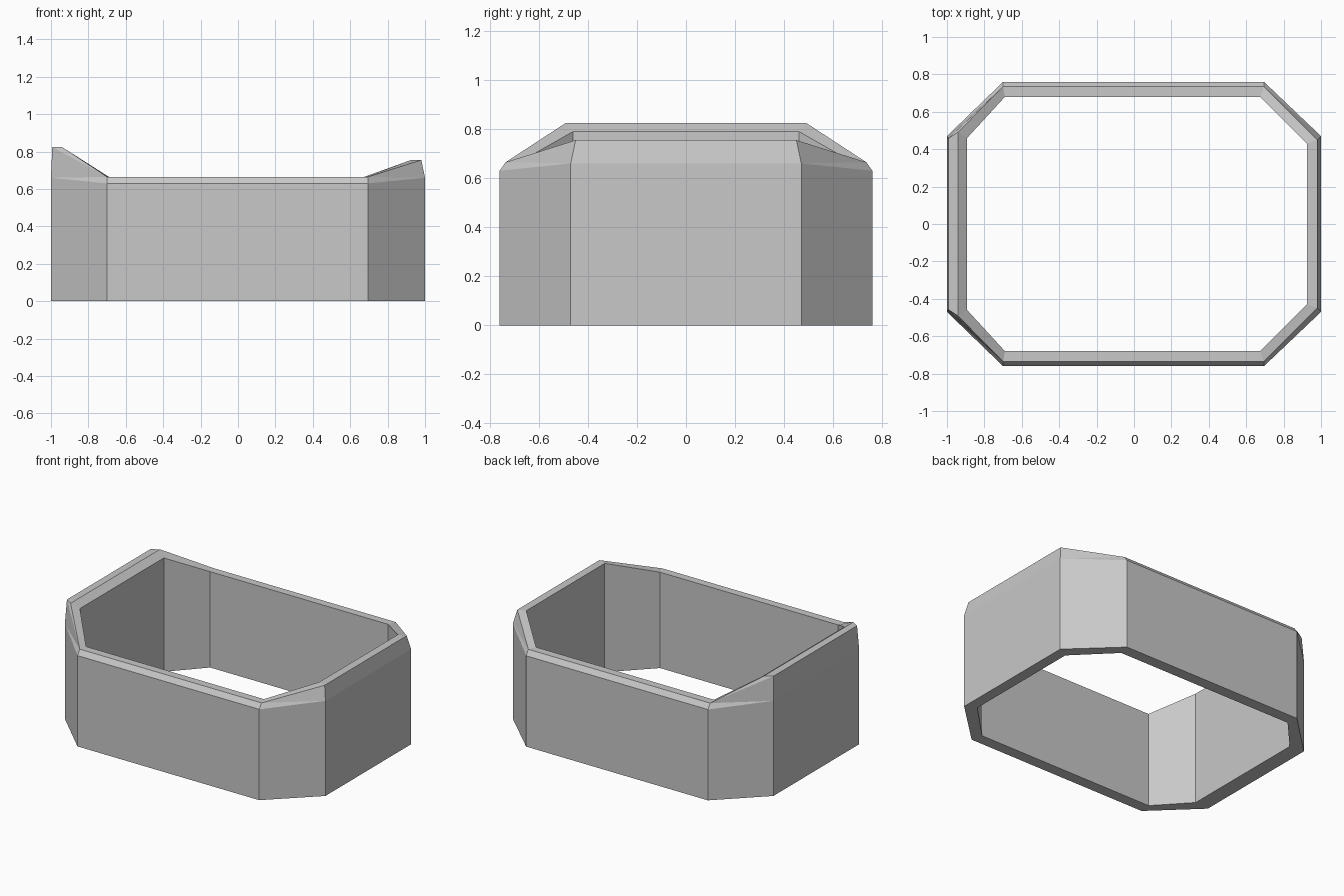
import bpy
import bmesh

cube = bpy.data.objects.get("Cube")
if cube:
    bpy.data.objects.remove(cube)

# One plain stone grey
grey = bpy.data.materials.new("stone_grey")
grey.use_nodes = True
colour = (0.58, 0.58, 0.58, 1)
grey.diffuse_color = colour
grey.node_tree.nodes["Principled BSDF"].inputs["Base Color"].default_value = colour

# Front corners, each as: outer shoulder, crest, ridge, inner rim
right_end = [(-1, -.47, .66), (-.993, -.457, .825), (-.942, -.49, .825), (-.892, -.46, .79)]
right_front = [(-.7, -.76, .63), (-.7, -.735, .665), (-.7, -.735, .665), (-.69, -.68, .665)]
left_front = [(.695, -.76, .63), (.695, -.735, .665), (.695, -.735, .665), (.675, -.68, .665)]
left_end = [(1, -.47, .66), (.98, -.45, .755), (.98, -.45, .755), (.925, -.43, .755)]
front = [right_end, right_front, left_front, left_end]


def mirrored(corner):
    return [(x, -y, z) for x, y, z in corner]


def on_floor(point):
    return (point[0], point[1], 0)


corners = front + [mirrored(c) for c in reversed(front)]

# Sweep the wall section round the eight corners
bm = bmesh.new()
rings = []
for c in corners:
    section = [on_floor(c[0])] + c + [on_floor(c[-1])]
    rings.append([bm.verts.new(p) for p in section])

for i, a in enumerate(rings):
    b = rings[(i + 1) % len(rings)]
    a_end = abs(a[1].co.x) > .9
    b_end = abs(b[1].co.x) > .9
    for k in range(len(a)):
        n = (k + 1) % len(a)
        quad = [a[k], b[k], b[n], a[n]]
        # Chamfers on the slanted corners fold from end shoulder to side crest
        if k == 1 and a_end != b_end:
            if a_end:
                bm.faces.new([a[k], b[k], b[n]])
                bm.faces.new([a[k], b[n], a[n]])
            else:
                bm.faces.new([a[k], b[k], a[n]])
                bm.faces.new([b[k], b[n], a[n]])
        else:
            bm.faces.new(quad)

# Collapse the ridge where it coincides with the crest
bmesh.ops.remove_doubles(bm, verts=bm.verts[:], dist=.0005)
bmesh.ops.recalc_face_normals(bm, faces=bm.faces[:])
mesh = bpy.data.meshes.new("octagonal_wall")
bm.to_mesh(mesh)
bm.free()
mesh.materials.append(grey)
wall = bpy.data.objects.new("octagonal_wall", mesh)
bpy.context.collection.objects.link(wall)
